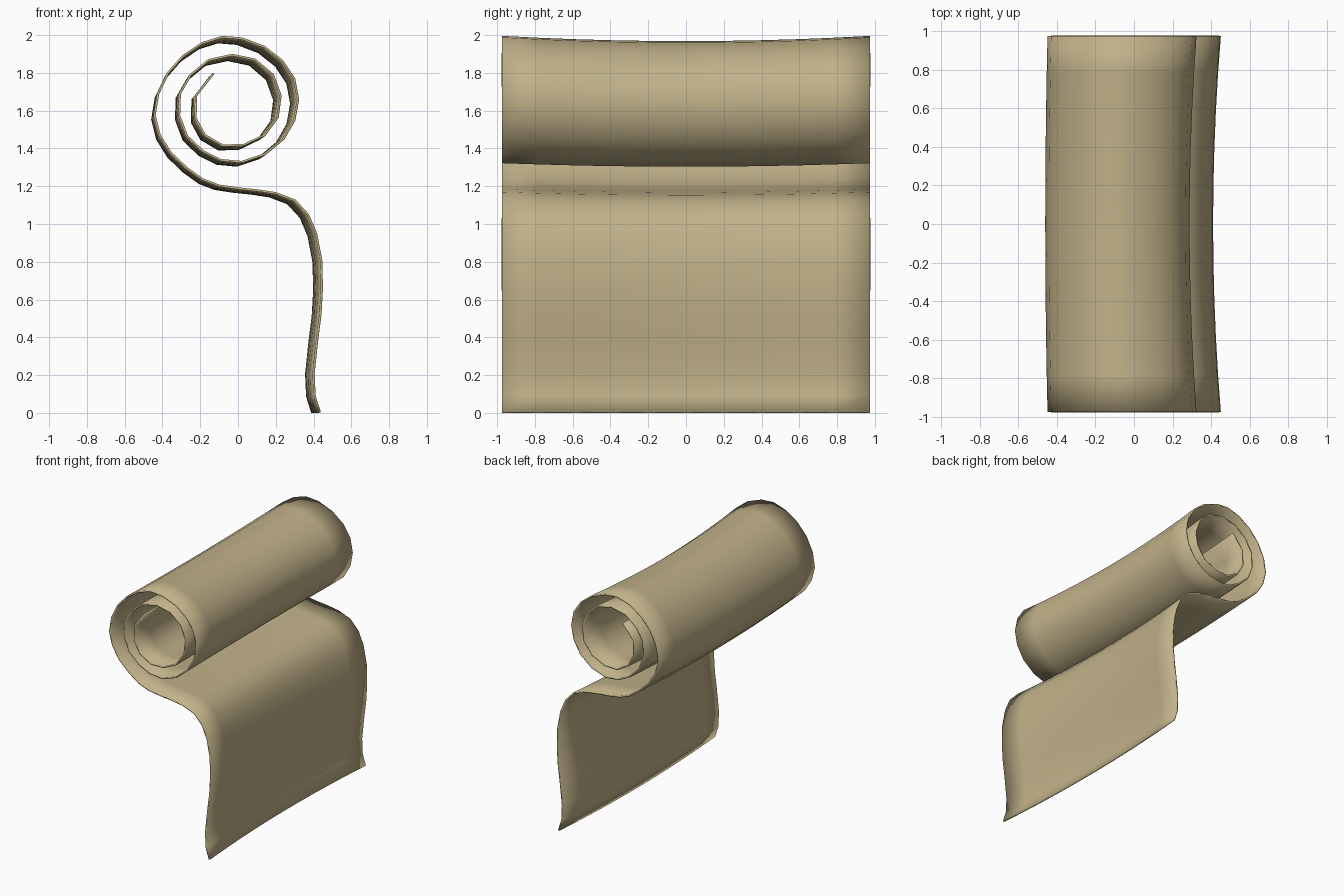
import bpy, bmesh

# Side profile (x, z) of the sheet's end edge, from hanging hem to inner curl
PROFILE = [
    (.433, .002), (.405, .09), (.40, .21), (.418, .38), (.436, .52), (.444, .66), (.44, .81),
    (.413, .95), (.37, 1.05), (.30, 1.125), (.20, 1.163), (.10, 1.178), (0, 1.188),
    (-.10, 1.203), (-.185, 1.235), (-.27, 1.295), (-.355, 1.375), (-.415, 1.47),
    (-.442, 1.575), (-.423, 1.69), (-.37, 1.80), (-.29, 1.89), (-.19, 1.957),
    (-.085, 1.99), (.02, 1.982), (.14, 1.937), (.235, 1.863), (.297, 1.77),
    (.318, 1.66), (.298, 1.55), (.24, 1.45), (.14, 1.368), (.02, 1.328),
    (-.09, 1.338), (-.185, 1.385), (-.27, 1.465), (-.312, 1.575), (-.308, 1.69),
    (-.25, 1.79), (-.155, 1.868), (-.03, 1.895), (.09, 1.87), (.185, 1.79),
    (.225, 1.68), (.21, 1.565), (.14, 1.47), (.03, 1.418), (-.08, 1.415),
    (-.175, 1.47), (-.225, 1.56), (-.222, 1.68), (-.13, 1.797),
]
HALF_WIDTH = 0.975
STEPS = 10

# Rolled sheet, pinched slightly at mid width
bm = bmesh.new()
rows = []
for i in range(STEPS + 1):
    t = 2 * i / STEPS - 1
    bow = 1 - t * t
    rows.append([bm.verts.new((x - bow * (.026 + .032 * x), t * HALF_WIDTH,
                               z - bow * .014 * z)) for x, z in PROFILE])
for a, b in zip(rows, rows[1:]):
    for j in range(len(PROFILE) - 1):
        bm.faces.new((a[j], b[j], b[j + 1], a[j + 1]))
bmesh.ops.recalc_face_normals(bm, faces=bm.faces)
mesh = bpy.data.meshes.new("parchment_roll")
bm.to_mesh(mesh)
bm.free()
mesh.shade_smooth()
roll = bpy.data.objects.new("parchment_roll", mesh)
bpy.context.collection.objects.link(roll)

# Thin paper thickness with softly shaded rims
solid = roll.modifiers.new("thickness", 'SOLIDIFY')
solid.thickness = 0.012
solid.offset = 0

mat = bpy.data.materials.new("parchment")
mat.diffuse_color = (.53, .44, .25, 1)
mesh.materials.append(mat)
